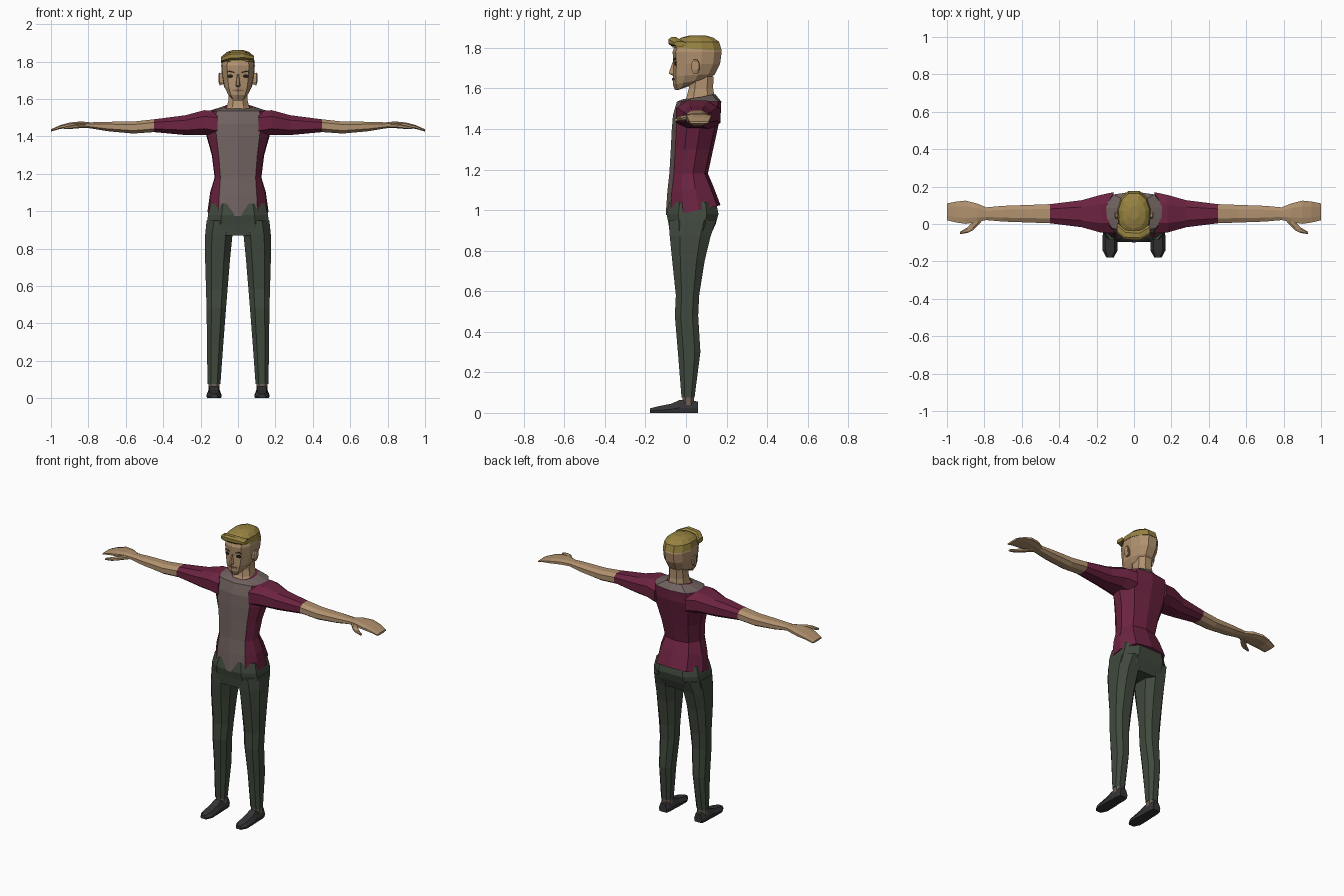
import bpy, bmesh


def material(name, rgb):
    m = bpy.data.materials.new(name)
    m.diffuse_color = (*rgb, 1)
    return m


SKIN = material("skin", (.44, .285, .158))
RED = material("burgundy_cloth", (.150, .017, .052))
GREY = material("grey_cloth", (.165, .125, .118))
GREEN = material("dark_green_cloth", (.052, .068, .048))
SHOE = material("shoe_charcoal", (.035, .033, .036))
HAIR = material("blond_hair", (.31, .225, .053))
DARK = material("dark_feature", (.016, .012, .010))
LIP = material("lip", (.22, .11, .075))
SOCK = material("sock_brown", (.15, .115, .09))


def octagon(axis, pos, u0, u1, v0, v1, c=.5):
    """Chamfered rectangle across the given axis."""
    cu, cv, hu, hv = (u0 + u1) / 2, (v0 + v1) / 2, (u1 - u0) / 2, (v1 - v0) / 2
    shape = [(1, -c), (1, c), (c, 1), (-c, 1), (-1, c), (-1, -c), (-c, -1), (c, -1)]
    out = []
    for a, b in shape:
        u, v = cu + a * hu, cv + b * hv
        out.append({'x': (pos, u, v), 'y': (u, pos, v), 'z': (u, v, pos)}[axis])
    return out


def symmetric(half):
    """Close a half ring that starts on the centre line at the front."""
    return half + [(-x, y, z) for x, y, z in reversed(half) if abs(x) > 1e-5]


def loft(name, rings, mats, mirror=False, pick=None):
    """Skin a list of equal rings, cap both ends."""
    bm = bmesh.new()
    rows = [[bm.verts.new(p) for p in r] for r in rings]
    n = len(rows[0])
    for i in range(len(rows) - 1):
        for j in range(n):
            k = (j + 1) % n
            f = bm.faces.new((rows[i][j], rows[i][k], rows[i + 1][k], rows[i + 1][j]))
            if pick:
                f.material_index = pick(i, j, n)
    bm.faces.new(rows[0])
    bm.faces.new(rows[-1])
    bmesh.ops.recalc_face_normals(bm, faces=bm.faces[:])
    me = bpy.data.meshes.new(name)
    bm.to_mesh(me)
    bm.free()
    for m in mats:
        me.materials.append(m)
    ob = bpy.data.objects.new(name, me)
    bpy.context.collection.objects.link(ob)
    if mirror:
        ob.modifiers.new("mirror", 'MIRROR').use_mirror_merge = False
    return ob


# Shirt: grey front panel and collar, burgundy sides and back
def shirt_ring(z, w, p, f, b, lift=0):
    h = b - f
    return symmetric([(0, f, z), (p, f + .022, z), (w * .97, f + h * .32, z + lift * .2),
                      (w, f + h * .6, z + lift * .5), (w * .68, b - .02, z + lift * .9),
                      (0, b - .004, z + lift)])


shirt = [(.975, .163, .105, -.100, .174, .05), (1.09, .148, .100, -.092, .138, .03),
         (1.18, .125, .094, -.082, .112), (1.30, .140, .103, -.075, .138),
         (1.40, .168, .115, -.070, .160), (1.47, .178, .122, -.064, .175),
         (1.535, .160, .115, -.045, .178), (1.548, .080, .055, -.012, .148, .024)]
loft("shirt", [shirt_ring(*r) for r in shirt], [RED, GREY],
     pick=lambda i, j, n: 1 if j in (0, n - 1) or i == len(shirt) - 2 else 0)

# Arms: sleeve, then bare forearm and flat hand (x, z centre, half z, y centre, half y)
arm = [(.11, 1.465, .070, .060, .110), (.18, 1.474, .066, .055, .100), (.28, 1.460, .053, .055, .072),
       (.45, 1.457, .034, .055, .051), (.56, 1.447, .032, .055, .047), (.70, 1.453, .025, .055, .042),
       (.79, 1.459, .016, .055, .034), (.84, 1.464, .016, .060, .050), (.90, 1.460, .014, .063, .062),
       (.95, 1.450, .010, .064, .056), (1.0, 1.432, .006, .065, .045)]
rings = [octagon('x', x, y - hy, y + hy, z - hz, z + hz) for x, z, hz, y, hy in arm]
loft("sleeve", rings[:4], [RED], True)
loft("forearm_and_hand", rings[3:], [SKIN], True)
thumb = [(.81, .045, 1.458, .026, .013), (.86, -.008, 1.455, .025, .012),
         (.89, -.033, 1.450, .015, .010), (.93, -.048, 1.445, .006, .006)]
loft("thumb", [octagon('x', x, y - h, y + h, z - v, z + v) for x, y, z, h, v in thumb], [SKIN], True)

# Trousers: hips and tapering legs
hips = [(1.04, .146, -.083, .148), (.98, .160, -.096, .160), (.93, .168, -.086, .146), (.87, .172, -.078, .118)]
loft("hips", [octagon('z', z, -w, w, f, b, .55) for z, w, f, b in hips], [GREEN])
leg = [(.95, .01, .168, -.085, .148), (.87, .03, .176, -.080, .121), (.75, .042, .176, -.068, .092),
       (.58, .056, .171, -.050, .065), (.48, .064, .168, -.055, .060), (.30, .078, .166, -.040, .071),
       (.075, .094, .163, -.022, .042)]
loft("trouser_leg", [octagon('z', *r) for r in leg], [GREEN], True)

# Socks and shoes
loft("sock", [octagon('z', z, .098, .159, -.018, .04) for z in (.04, .082)], [SOCK], True)


def shoe_ring(y, w, h):
    return [(.128 + a * w, y, b * h) for a, b in
            ((-.9, 0), (.9, 0), (1, .4), (.6, 1), (-.6, 1), (-1, .4))]


shoe = [(.058, .028, .055), (.030, .036, .062), (-.03, .037, .064), (-.07, .040, .046),
        (-.14, .041, .032), (-.178, .020, .022)]
loft("shoe", [shoe_ring(*r) for r in shoe], [SHOE], True)

# Neck
neck = [(1.53, .078, -.012, .148), (1.562, .058, .004, .140), (1.60, .050, .014, .134), (1.66, .050, .02, .135)]
loft("neck", [octagon('z', z, -w, w, f, b) for z, w, f, b in neck], [SKIN])


# Head
def head_ring(z, w, f, b, lift=0):
    h = b - f
    return symmetric([(0, f, z), (w * .65, f + .015, z), (w * .95, f + h * .28, z + lift * .3),
                      (w, f + h * .6, z + lift * .7), (w * .78, b - h * .15, z + lift), (w * .35, b, z + lift)])


head = [(1.592, .036, -.054, .06, .035), (1.62, .058, -.065, .115, .025), (1.66, .075, -.065, .142, .01),
        (1.72, .086, -.062, .168), (1.78, .090, -.066, .176), (1.82, .082, -.052, .162), (1.845, .055, -.02, .13)]
loft("head", [head_ring(*r) for r in head], [SKIN])

# Hair cap and swept-up fringe
cap = [(1.802, .090, -.067, .176, -.014), (1.83, .083, -.056, .163), (1.850, .062, -.025, .135),
       (1.862, .028, .020, .095)]
loft("hair_cap", [head_ring(*r) for r in cap], [HAIR])
fringe = [(-.090, -.022, 1.812, .028, .014), (-.045, -.058, 1.828, .025, .021),
          (.030, -.061, 1.832, .025, .021), (.085, -.030, 1.820, .028, .012)]
loft("hair_fringe", [octagon('x', x, y - h, y + h, z - v, z + v) for x, y, z, h, v in fringe], [HAIR])

# Ears and nose
loft("ear", [octagon('x', .078, .028, .058, 1.68, 1.73), octagon('x', .098, .028, .066, 1.672, 1.742),
             octagon('x', .104, .038, .064, 1.69, 1.735)], [SKIN], True)
nose = [(1.735, .008, -.064), (1.685, .013, -.082), (1.672, .016, -.084), (1.664, .012, -.068)]
loft("nose", [[(-w, -.05, z), (-w * .4, y, z), (w * .4, y, z), (w, -.05, z)] for z, w, y in nose], [SKIN])


# Thin facial plates that follow the face surface: (x, y, z, half height)
def plate(name, pts, mat, mirror=False):
    loft(name, [[(x, y, z - h), (x, y - .004, z - h), (x, y - .004, z + h), (x, y, z + h)]
                for x, y, z, h in pts], [mat], mirror)


plate("eye", [(.027, -.0535, 1.722, .004), (.036, -.052, 1.722, .010),
              (.048, -.049, 1.722, .010), (.056, -.046, 1.721, .004)], DARK, True)
plate("eyebrow", [(.020, -.057, 1.742, .003), (.045, -.051, 1.748, .004), (.058, -.047, 1.744, .002)], DARK, True)
plate("mouth", [(-.030, -.054, 1.645, .002), (0, -.064, 1.646, .006), (.030, -.054, 1.645, .002)], LIP)
